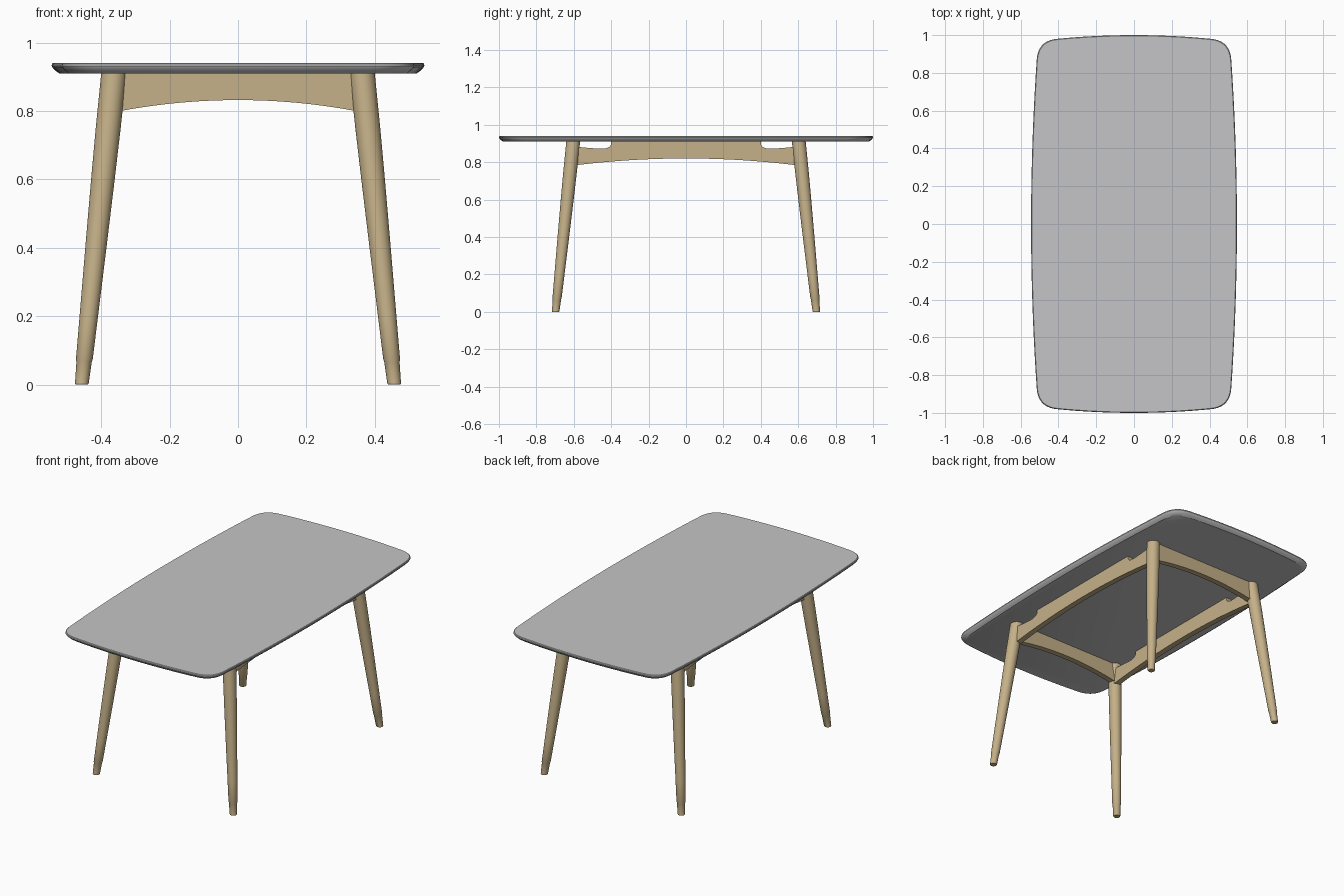
import bpy, bmesh, math
from mathutils import Vector

cube = bpy.data.objects.get("Cube")
if cube:
    bpy.data.objects.remove(cube, do_unlink=True)


def material(name, rgb):
    m = bpy.data.materials.new(name)
    m.use_nodes = True
    m.diffuse_color = (*rgb, 1)
    m.node_tree.nodes["Principled BSDF"].inputs["Base Color"].default_value = (*rgb, 1)
    return m


wood = material("light wood", (0.56, 0.44, 0.25))
grey = material("grey top", (0.56, 0.56, 0.57))


def loft(name, rings, mat, mirror=(False, False)):
    """Skin a stack of equal rings, cap both ends, mirror if asked."""
    bm = bmesh.new()
    loops = [[bm.verts.new(p) for p in ring] for ring in rings]
    n = len(loops[0])
    for a, b in zip(loops, loops[1:]):
        for i in range(n):
            j = (i + 1) % n
            bm.faces.new((a[i], a[j], b[j], b[i]))
    bm.faces.new(loops[0][::-1])
    bm.faces.new(loops[-1])
    bmesh.ops.recalc_face_normals(bm, faces=bm.faces)
    mesh = bpy.data.meshes.new(name)
    bm.to_mesh(mesh)
    bm.free()
    mesh.materials.append(mat)
    ob = bpy.data.objects.new(name, mesh)
    bpy.context.collection.objects.link(ob)
    if any(mirror):
        mod = ob.modifiers.new("Mirror", "MIRROR")
        mod.use_axis = (mirror[0], mirror[1], False)
        mod.use_mirror_merge = False
    bpy.ops.object.select_all(action="DESELECT")
    ob.select_set(True)
    bpy.context.view_layer.objects.active = ob
    bpy.ops.object.shade_smooth_by_angle(angle=math.radians(30))
    return ob


def bezier(a, b, c, steps):
    a, b, c = Vector(a), Vector(b), Vector(c)
    ts = [i / steps for i in range(steps + 1)]
    return [a * (1 - t) ** 2 + b * 2 * t * (1 - t) + c * t * t for t in ts]


# Table top: bowed sides, rounded corners, undercut edge
HALF_W, HALF_L = 0.545, 1.0
side = [(HALF_W - 0.03 * (i / 10) ** 2, 0.87 * i / 10) for i in range(10)]
corner = [tuple(p) for p in bezier((0.515, 0.87), (0.508, 0.97), (0.41, 0.98), 12)]
end = [(0.41 * i / 8, HALF_L - 0.02 * (i / 8) ** 2) for i in range(7, -1, -1)]
quarter = side + corner + end
half = quarter + [(-x, y) for x, y in quarter[-2::-1]]
outline = half + [(x, -y) for x, y in half[-2:0:-1]]


def top_ring(inset, z):
    sx, sy = 1 - inset / HALF_W, 1 - inset / HALF_L
    return [(x * sx, y * sy, z) for x, y in outline]


edge = [(0.022, 0.91), (0.011, 0.918), (0.003, 0.926), (0, 0.932), (0.001, 0.938), (0.004, 0.941)]
loft("table_top", [top_ring(d, z) for d, z in edge], grey)

# Splayed, tapered legs with a slightly stepped foot
FOOT, HEAD = Vector((0.457, 0.697, 0)), Vector((0.363, 0.603, 0.911))
taper = [(0, 0.018), (0.003, 0.02), (0.068, 0.0225), (0.072, 0.0245), (0.2, 0.027),
         (0.4, 0.031), (0.6, 0.0345), (0.75, 0.0365), (0.911, 0.037)]


def leg_ring(z, r, sides=32):
    c = FOOT.lerp(HEAD, z / HEAD.z)
    turns = [math.tau * i / sides for i in range(sides)]
    return [(c.x + r * math.cos(a), c.y + r * math.sin(a), z) for a in turns]


loft("legs", [leg_ring(z, r) for z, r in taper], wood, (True, True))


def arch(half_len, z_end, z_mid, steps=24):
    us = [2 * i / steps - 1 for i in range(steps + 1)]
    return [(half_len * u, z_mid + (z_end - z_mid) * u * u) for u in us]


TOP, THICK = 0.911, 0.034

# Arched end aprons, joining the legs across the width
profile = arch(0.36, 0.797, 0.832) + [(0.36, TOP), (-0.36, TOP)]
loft("end_aprons", [[(x, y, z) for x, z in profile]
                    for y in (0.603 - THICK / 2, 0.603 + THICK / 2)], wood, (False, True))

# Arched side rails, with a rounded notch cut from the top near each leg
notch = [(0.605, 0.882), (0.57, 0.881), (0.52, 0.876)]
notch += [tuple(p) for p in bezier((0.46, 0.872), (0.412, 0.87), (0.402, 0.893), 8)]
notch += [(0.4, TOP)]
profile = arch(0.605, 0.782, 0.82) + notch + [(-y, z) for y, z in notch[::-1]]
loft("side_rails", [[(x, y, z) for y, z in profile]
                    for x in (0.365 - THICK / 2, 0.365 + THICK / 2)], wood, (True, False))
